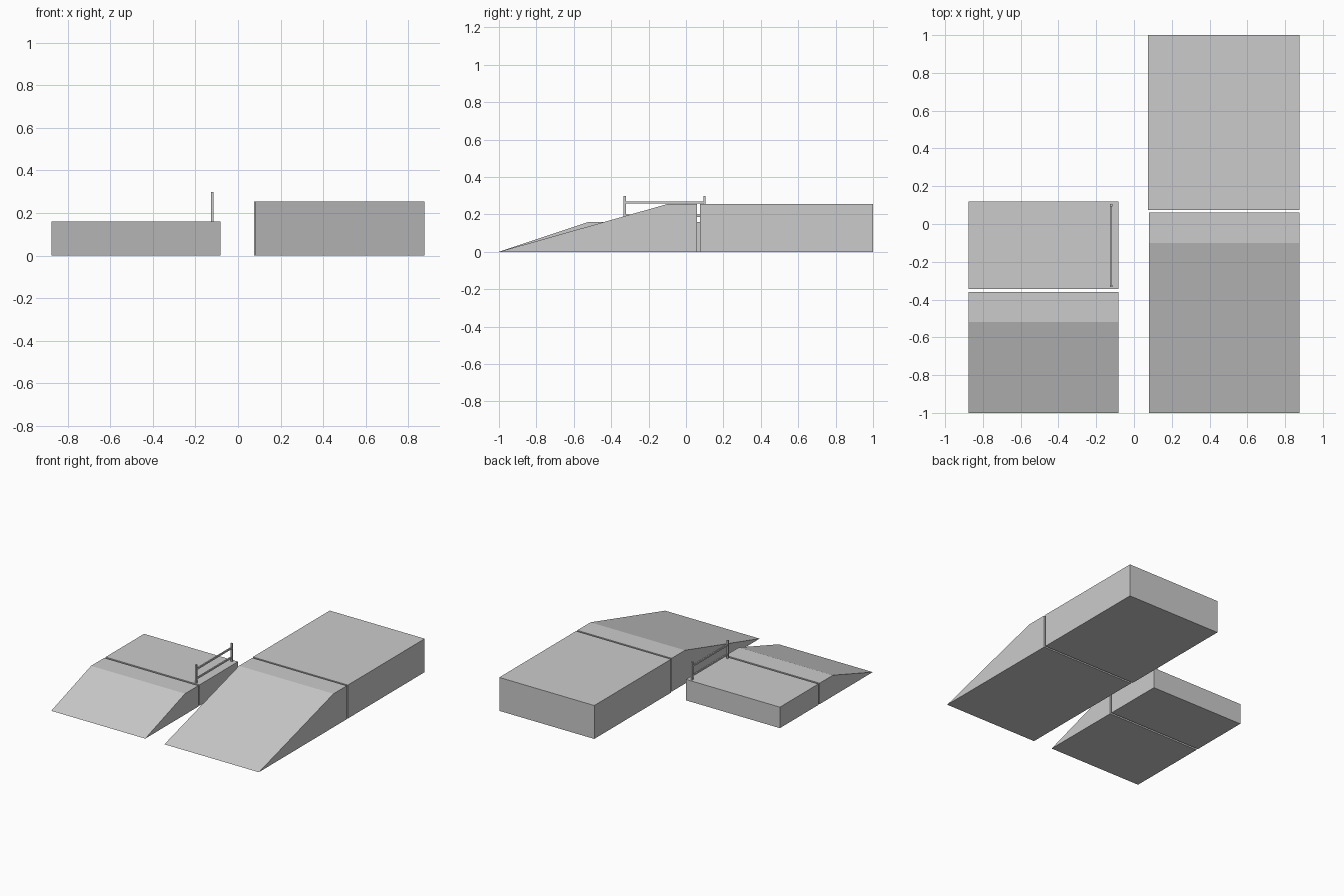
import bpy

if "Cube" in bpy.data.objects:
    bpy.data.objects.remove(bpy.data.objects["Cube"])


def extrude_profile(name, profile, x0, x1):
    """Solid made from a (y, z) side profile stretched between x0 and x1."""
    n = len(profile)
    verts = [(x, y, z) for x in (x0, x1) for y, z in profile]
    faces = [tuple(reversed(range(n))), tuple(range(n, 2 * n))]
    faces += [(i, (i + 1) % n, n + (i + 1) % n, n + i) for i in range(n)]
    mesh = bpy.data.meshes.new(name)
    mesh.from_pydata(verts, [], faces)
    obj = bpy.data.objects.new(name, mesh)
    bpy.context.collection.objects.link(obj)
    return obj


def box(name, x0, x1, y0, y1, z0, z1):
    return extrude_profile(name, [(y0, z0), (y1, z0), (y1, z1), (y0, z1)], x0, x1)


def ramp(name, x0, x1, y_crest, y_back, height):
    profile = [(-1.0, 0), (y_back, 0), (y_back, height), (y_crest, height)]
    return extrude_profile(name, profile, x0, x1)


# Low ramp and its platform
ramp("low_ramp", -0.876, -0.083, -0.52, -0.36, 0.16)
box("low_platform", -0.876, -0.083, -0.345, 0.119, 0, 0.16)

# High ramp and its platform
ramp("high_ramp", 0.079, 0.876, -0.10, 0.06, 0.255)
box("high_platform", 0.074, 0.876, 0.074, 1.0, 0, 0.255)

# Guard rail on the inner edge of the low platform
rail_x, post, bar = -0.121, 0.006, 0.005
for name, y in (("front_post", -0.328), ("back_post", 0.099)):
    box(name, rail_x - post, rail_x + post, y - post, y + post, 0.16, 0.298)
for name, z in (("lower_rail", 0.192), ("upper_rail", 0.264)):
    box(name, rail_x - bar, rail_x + bar, -0.328, 0.099, z - post, z + post)
